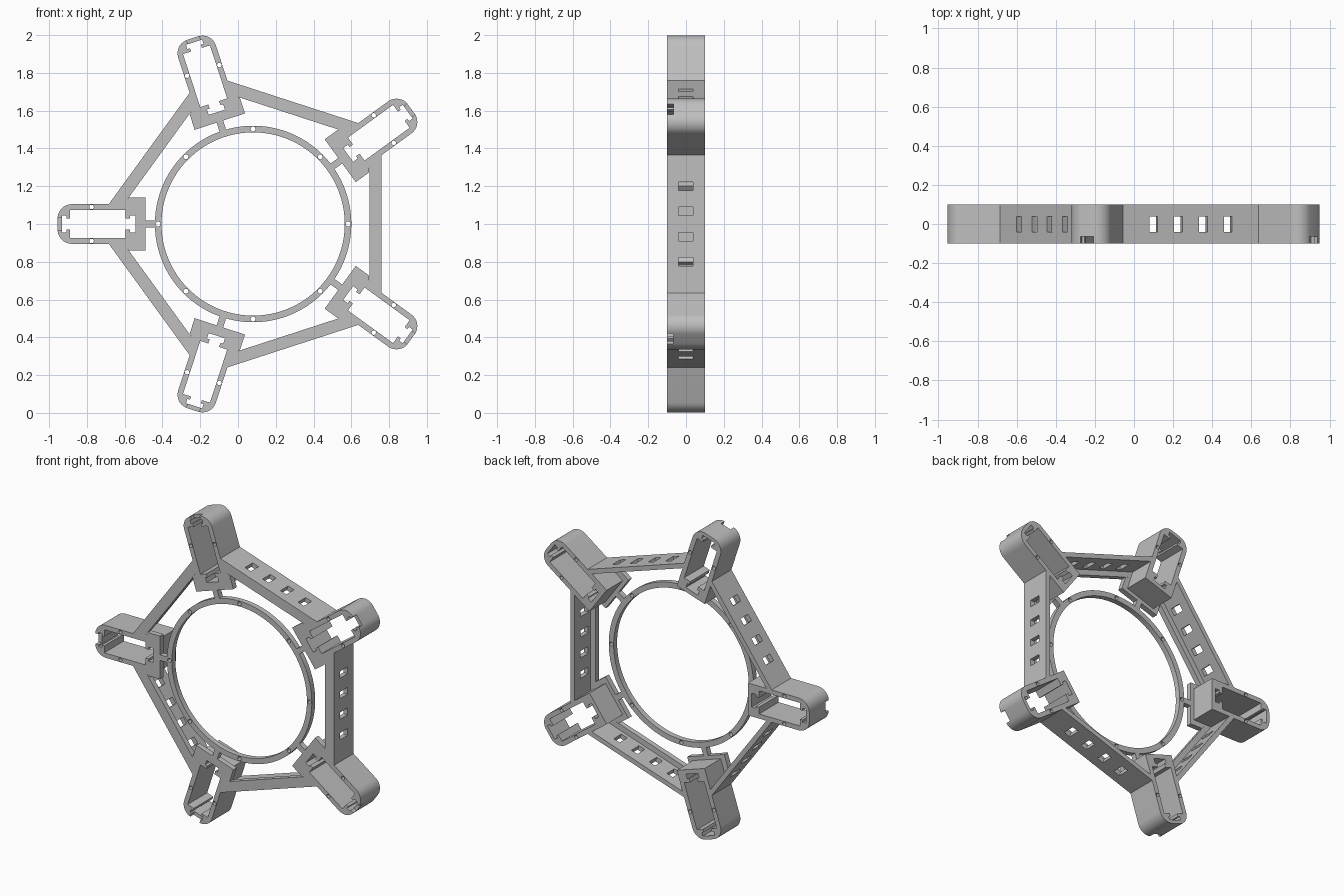
import bpy, bmesh
from math import sin, cos, tan, pi, radians

cube = bpy.data.objects.get("Cube")
if cube:
    bpy.data.objects.remove(cube)

FRONT, BACK = -0.1, 0.1      # depth of the tall walls
PLATE = -0.065               # back of the thin front plate
CENTRE = (0.08, 0, 1)
STEP = 2 * pi / 5

grey = bpy.data.materials.new("grey plastic")
grey.use_nodes = True
COLOUR = (0.52, 0.52, 0.52, 1)
grey.diffuse_color = COLOUR
grey.node_tree.nodes["Principled BSDF"].inputs["Base Color"].default_value = COLOUR


def prism(name, outline, y0, y1):
    """Extrude an outline of (radial, lateral) points along the depth."""
    bm = bmesh.new()
    face = bm.faces.new([bm.verts.new((r, y0, l)) for r, l in outline])
    new = bmesh.ops.extrude_face_region(bm, geom=[face])["geom"]
    verts = [v for v in new if isinstance(v, bmesh.types.BMVert)]
    bmesh.ops.translate(bm, verts=verts, vec=(0, y1 - y0, 0))
    bmesh.ops.recalc_face_normals(bm, faces=bm.faces)
    mesh = bpy.data.meshes.new(name)
    bm.to_mesh(mesh)
    bm.free()
    mesh.materials.append(grey)
    obj = bpy.data.objects.new(name, mesh)
    bpy.context.collection.objects.link(obj)
    return obj


def box(r0, r1, l0, l1):
    return [(r0, l0), (r1, l0), (r1, l1), (r0, l1)]


def arc(r, l, radius, start, end, n):
    angles = [start + (end - start) * i / n for i in range(n + 1)]
    return [(r + radius * cos(a), l + radius * sin(a)) for a in angles]


def circle(r, l, radius, n):
    return arc(r, l, radius, 0, 2 * pi, n)[:-1]


def mirrored(half):
    """Close a half outline by mirroring it across the radial axis."""
    return half + [(r, -l) for r, l in reversed(half)]


def cut(obj, outlines, y0=-0.2, y1=0.2):
    """Subtract prisms, then discard the cutters."""
    for outline in outlines:
        cutter = prism("cutter", outline, y0, y1)
        cutter.hide_render = True
        mod = obj.modifiers.new("cut", "BOOLEAN")
        mod.object, mod.operation, mod.solver = cutter, "DIFFERENCE", "EXACT"
        bpy.context.view_layer.objects.active = obj
        bpy.ops.object.modifier_apply(modifier=mod.name)
        bpy.data.objects.remove(cutter)


def smooth(obj):
    bpy.ops.object.select_all(action="DESELECT")
    obj.select_set(True)
    bpy.context.view_layer.objects.active = obj
    bpy.ops.object.shade_smooth_by_angle(angle=radians(30))


def place(obj, angle):
    obj.location = CENTRE
    obj.rotation_euler = (0, -angle, 0)


def repeat(obj, start):
    """Place five linked copies around the centre."""
    name = obj.name
    for i in range(5):
        item = obj if i == 0 else obj.copy()
        if i:
            bpy.context.collection.objects.link(item)
        item.name = f"{name}_{i + 1}"
        place(item, start + i * STEP)


# Hollow arm with rounded tip, stepped through slot, screw holes and cable notch
TIP, HALF, ROUND = 1.035, 0.105, 0.075
arm = prism("arm", mirrored([(0.595, HALF)] + arc(
    TIP - ROUND, HALF - ROUND, ROUND, pi / 2, 0, 10)), FRONT, BACK)
slot = mirrored([
    (0.622, 0.045), (0.652, 0.045), (0.652, 0.03), (0.675, 0.03),
    (0.675, 0.075), (0.97, 0.075), (0.97, 0.03), (0.988, 0.03),
    (0.988, 0.045), (1.012, 0.045)])
cut(arm, [slot] + [circle(0.855, side * 0.09, 0.012, 16) for side in (1, -1)])
cut(arm, [box(1.0, 1.1, -0.035, 0.035)], FRONT - 0.1, PLATE)
smooth(arm)
repeat(arm, STEP / 2)

# Thin flange around the inner end of each arm
flange = prism("arm_flange", [
    (0.57, -0.14), (0.57, 0.14), (0.658, 0.14), (0.684, HALF),
    (0.595, HALF), (0.595, -HALF), (0.684, -HALF), (0.658, -0.14)], FRONT, PLATE)
repeat(flange, STEP / 2)

# Spokes tie the flanges to the ring
repeat(prism("spoke", box(0.517, 0.57, -0.018, 0.018), FRONT, PLATE), STEP / 2)


def between_arms(a0, a1):
    """Beam outline whose slanted ends stop inside the arm walls."""
    def reach(a):
        return a * tan(STEP / 2) - 0.1 / cos(STEP / 2)
    return [(a0, -reach(a0)), (a1, -reach(a1)), (a1, reach(a1)), (a0, reach(a0))]


# Pentagon side walls, each with four windows
wall = prism("side_wall", between_arms(0.65, 0.68), FRONT, BACK)
cut(wall, [box(0.6, 0.75, t - 0.022, t + 0.022)
           for t in (-0.2, -0.067, 0.067, 0.2)], -0.04, 0.038)
repeat(wall, 0)
repeat(prism("side_flange", between_arms(0.615, 0.65), FRONT, PLATE), 0)

# Centre ring with eight screw holes
ring = prism("centre_ring", circle(0, 0, 0.52, 128), FRONT, PLATE)
holes = [circle(0.503 * cos(k * pi / 4), 0.503 * sin(k * pi / 4), 0.013, 16)
         for k in range(8)]
cut(ring, [circle(0, 0, 0.485, 128)] + holes)
smooth(ring)
place(ring, 0)
